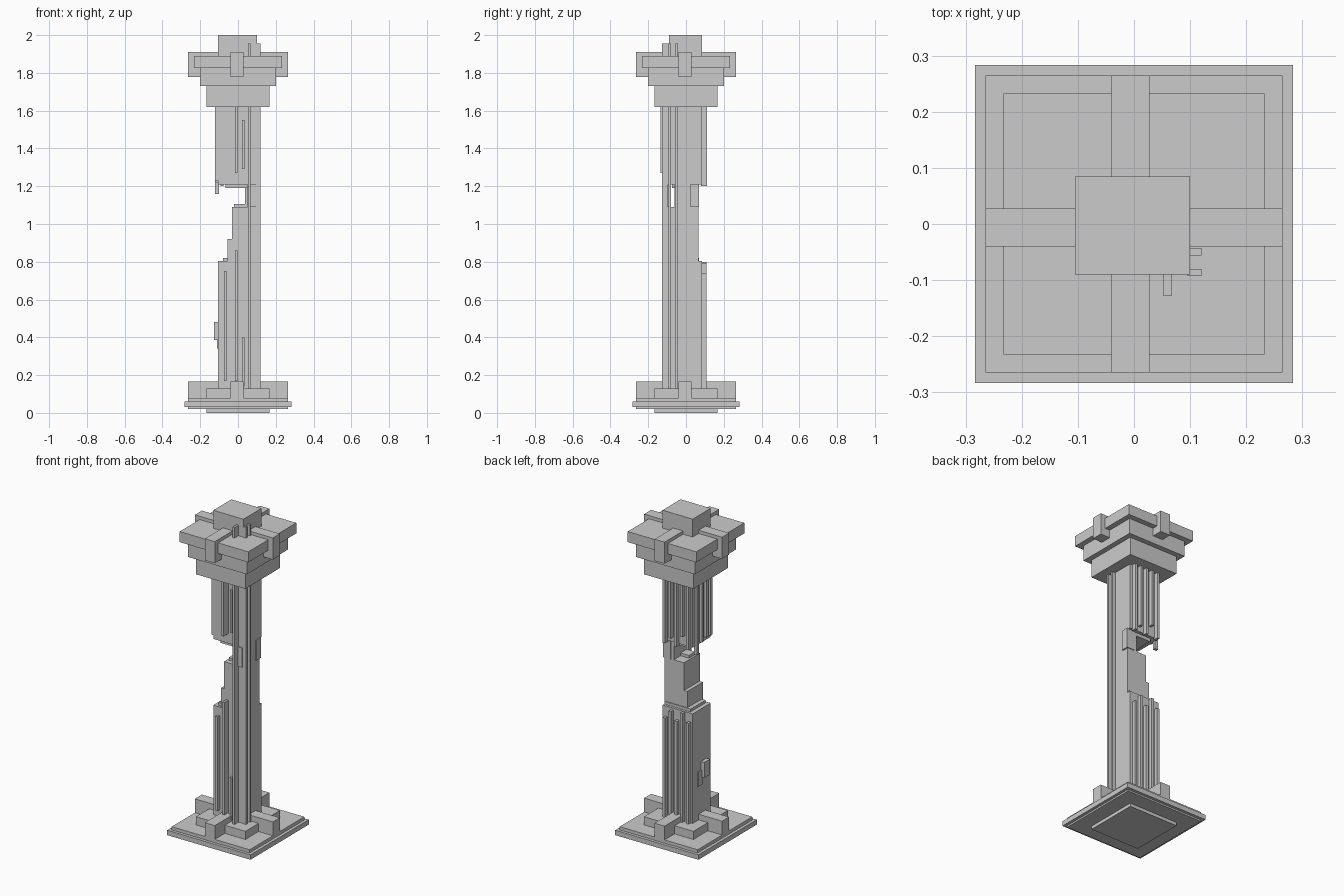
import bpy, bmesh


def boxes(name, items):
    """One object made of boxes given as (x0, x1, y0, y1, z0, z1)."""
    bm = bmesh.new()
    for x0, x1, y0, y1, z0, z1 in items:
        r = bmesh.ops.create_cube(bm, size=1)
        for v in r["verts"]:
            v.co = ((x0 + x1) / 2 + v.co.x * (x1 - x0),
                    (y0 + y1) / 2 + v.co.y * (y1 - y0),
                    (z0 + z1) / 2 + v.co.z * (z1 - z0))
    me = bpy.data.meshes.new(name)
    bm.to_mesh(me)
    bm.free()
    ob = bpy.data.objects.new(name, me)
    bpy.context.collection.objects.link(ob)
    return ob


def slab(name, r, z0, z1):
    return boxes(name, [(-r, r, -r, r, z0, z1)])


def cross(name, z0, z1):
    return boxes(name, [(-0.265, 0.265, -0.04, 0.028, z0, z1),
                        (-0.04, 0.028, -0.265, 0.265, z0, z1)])


# Stepped base with crossing beams
slab("base_foot", 0.168, 0, 0.03)
slab("base_plate", 0.265, 0.02, 0.08)
slab("base_rim", 0.283, 0.03, 0.06)
slab("base_plinth", 0.168, 0.07, 0.13)
cross("base_beams", 0.07, 0.165)

# Stepped capital with crossing beams and top block
slab("capital_neck", 0.168, 1.62, 1.735)
slab("capital_step", 0.2, 1.73, 1.83)
slab("capital_slab", 0.233, 1.825, 1.89)
cross("capital_beams", 1.777, 1.91)
boxes("top_block", [(-0.105, 0.1, -0.09, 0.085, 1.88, 2.0)])

# Shaft, broken away in the middle
boxes("lower_shaft", [(-0.105, 0.1, -0.09, 0.085, 0.12, 0.803)])
boxes("broken_core", [
    (-0.08, 0.09, -0.075, 0.07, 0.79, 0.82),
    (-0.055, 0.1, -0.085, 0.065, 0.8, 0.92),
    (-0.032, 0.1, -0.09, 0.065, 0.8, 1.09),
    (-0.02, 0.05, -0.06, 0.0, 1.08, 1.107),
    (0.037, 0.1, -0.06, 0.065, 1.0, 1.22)])
boxes("upper_shaft", [
    (-0.105, 0.1, -0.09, 0.085, 1.21, 1.63),
    (-0.065, 0.055, -0.075, 0.065, 1.19, 1.22)])

# Long ribs that run the full height on the front right corner
boxes("long_ribs", [
    (0.053, 0.067, -0.128, -0.085, 0.12, 1.955),
    (0.095, 0.12, -0.056, -0.043, 0.12, 1.955),
    (0.095, 0.12, -0.093, -0.08, 0.12, 1.955)])

# Front ribs: x, bottom, top, outer y
boxes("front_ribs", [(x - 0.007, x + 0.007, y, -0.08, z0, z1) for x, z0, z1, y in [
    (-0.068, 0.17, 0.75, -0.11), (-0.01, 0.17, 0.86, -0.128),
    (0.028, 0.14, 0.4, -0.11), (-0.01, 1.27, 1.63, -0.136),
    (0.028, 1.29, 1.55, -0.11)]])

# Back ribs above and below the break
back = []
for i, (top, low) in enumerate([(0.75, 1.2), (0.8, 1.27), (0.74, 1.2), (0.79, 1.24), (0.74, 1.2)]):
    x = -0.085 + i * 0.04
    back += [(x - 0.008, x + 0.008, 0.08, 0.108, 0.12, top),
             (x - 0.008, x + 0.008, 0.08, 0.11, low, 1.63)]
boxes("back_ribs", back)

# Left ribs, upper part only
boxes("left_ribs", [(-0.121, -0.1, y - 0.009, y + 0.009, z, 1.63) for y, z in [
    (-0.075, 1.23), (-0.035, 1.235), (0.01, 1.22), (0.055, 1.16)]])

# Small raised plates on the shaft
boxes("left_plates", [(-0.128, -0.1, -0.05, 0.005, 0.385, 0.48),
                      (-0.112, -0.1, 0.0, 0.04, 0.34, 0.43)])
boxes("right_plate", [(0.055, 0.108, 0.025, 0.07, 1.09, 1.213)])
boxes("front_plate", [(0.05, 0.095, -0.098, -0.085, 1.09, 1.21)])
